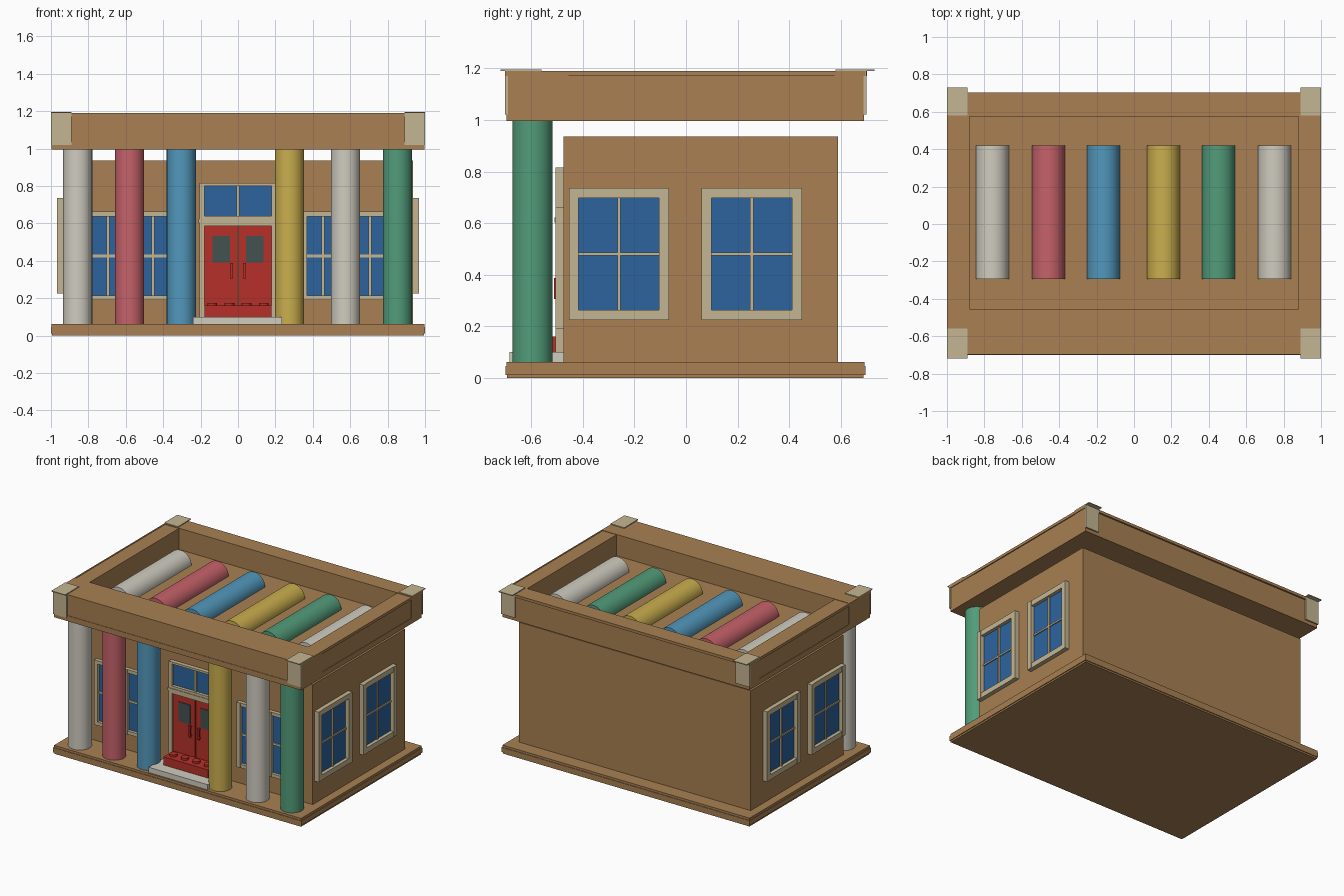
import bpy
import math

if "Cube" in bpy.data.objects:
    bpy.data.objects.remove(bpy.data.objects["Cube"], do_unlink=True)


def material(name, rgb):
    """Flat material from display values, stored as linear."""
    lin = [((c / 255 + 0.055) / 1.055) ** 2.4 for c in rgb] + [1]
    m = bpy.data.materials.new(name)
    m.use_nodes = True
    m.diffuse_color = lin
    bsdf = m.node_tree.nodes["Principled BSDF"]
    bsdf.inputs["Base Color"].default_value = lin
    bsdf.inputs["Roughness"].default_value = 0.8
    return m


ADOBE = material("adobe_brown", (168, 128, 82))
CREAM = material("cream_trim", (197, 182, 147))
WHITE = material("off_white", (208, 204, 192))
PINK = material("rose_pink", (198, 98, 106))
BLUE = material("sky_blue", (82, 152, 188))
YELLOW = material("mustard_yellow", (202, 174, 78))
GREEN = material("sage_green", (82, 156, 122))
RED = material("door_red", (182, 48, 40))
GLASS = material("window_blue", (44, 100, 158))
DARK = material("dark_glass", (66, 82, 80))


def box(name, mat, x, y, z):
    """Box from (min, max) ranges on each axis."""
    bpy.ops.mesh.primitive_cube_add(size=1)
    o = bpy.context.object
    o.name = name
    for v in o.data.vertices:
        v.co = [r[0] if c < 0 else r[1] for c, r in zip(v.co, (x, y, z))]
    o.data.materials.append(mat)
    return o


def cylinder(name, mat, radius, depth, loc, rot=(0, 0, 0), sides=48):
    bpy.ops.mesh.primitive_cylinder_add(vertices=sides, radius=radius, depth=depth,
                                        location=loc, rotation=rot)
    o = bpy.context.object
    o.name = name
    o.data.materials.append(mat)
    bpy.ops.object.shade_smooth_by_angle(angle=math.radians(40))
    return o


def half_log(name, mat, x, radius, y, z):
    """Half cylinder lying along y with its flat side down."""
    n = 24
    arc = [(x + radius * math.cos(math.pi * i / n), z + radius * math.sin(math.pi * i / n))
           for i in range(n + 1)]
    verts = [(px, py, pz) for py in y for px, pz in arc]
    k = n + 1
    faces = [(i, i + 1, k + i + 1, k + i) for i in range(n)]
    faces += [(n, 0, k, k + n), tuple(reversed(range(k))), tuple(range(k, 2 * k))]
    me = bpy.data.meshes.new(name)
    me.from_pydata(verts, [], [tuple(reversed(f)) for f in faces])
    o = bpy.data.objects.new(name, me)
    bpy.context.collection.objects.link(o)
    me.materials.append(mat)
    bpy.ops.object.select_all(action='DESELECT')
    o.select_set(True)
    bpy.context.view_layer.objects.active = o
    bpy.ops.object.mode_set(mode='EDIT')
    bpy.ops.mesh.select_all(action='SELECT')
    bpy.ops.mesh.normals_make_consistent(inside=False)
    bpy.ops.object.mode_set(mode='OBJECT')
    bpy.ops.object.shade_smooth_by_angle(angle=math.radians(40))


def window(name, place, c, half, z, side, top, bar, depth):
    """Framed four-pane window; place(name, mat, along, out, z) puts a box on a wall."""
    a, b = c - half, c + half
    mid = (z[0] + z[1]) / 2
    place(name + "_glass", GLASS, (a, b), (-0.005, 0.006), z)
    place(name + "_mullion", CREAM, (c - bar, c + bar), (0, 0.016), z)
    place(name + "_crossbar", CREAM, (a, b), (0, 0.014), (mid - bar, mid + bar))
    for tag, s in (("a", (a - side, a)), ("b", (b, b + side))):
        place(name + "_jamb_" + tag, CREAM, s, (-0.005, depth), (z[0] - top, z[1] + top))
    for tag, s in (("sill", (z[0] - top, z[0])), ("head", (z[1], z[1] + top))):
        place(name + "_" + tag, CREAM, (a, b), (-0.005, depth - 0.003), s)


WALL_X, FRONT = 0.935, -0.475


def on_front(name, mat, along, out, z):
    return box(name, mat, along, (FRONT - out[1], FRONT - out[0]), z)


def on_side(sign):
    def place(name, mat, along, out, z):
        xs = sorted(sign * (WALL_X + d) for d in out)
        return box(name, mat, xs, along, z)
    return place


# Base slab with a protruding middle band
for name, inset, z in (("base_bottom", 0.006, (0, 0.012)), ("base_band", 0, (0.012, 0.046)),
                       ("base_top", 0.004, (0.046, 0.062))):
    box(name, ADOBE, (-1 + inset, 1 - inset), (-0.7 + inset, 0.695 - inset), z)

# Walls
box("walls", ADOBE, (-WALL_X, WALL_X), (FRONT, 0.59), (0.06, 0.935))

# Roof slab and parapet
box("roof_slab", ADOBE, (-0.996, 0.996), (-0.695, 0.69), (0.995, 1.035))
box("parapet_front", ADOBE, (-0.996, 0.996), (-0.692, -0.455), (1.035, 1.19))
box("parapet_back", ADOBE, (-0.996, 0.996), (0.575, 0.69), (1.035, 1.19))
for side, s in (("left", 1), ("right", -1)):
    box("parapet_" + side, ADOBE, sorted((s * 0.88, s * 0.993)), (-0.455, 0.575), (1.035, 1.187))
    box("roof_trim_" + side, ADOBE, sorted((s * 0.99, s)), (-0.7, 0.695), (1.17, 1.19))
    # Corner plates: one on top and one on the outer face
    for end, y_top, y_face in (("front", (-0.72, -0.56), (-0.702, -0.69)),
                               ("back", (0.58, 0.73), (0.688, 0.7))):
        xs = sorted((s * 0.89, s))
        box(f"corner_cap_{end}_{side}", CREAM, xs, y_top, (1.19, 1.196))
        box(f"corner_plate_{end}_{side}", CREAM, xs, y_face, (1.02, 1.19))
box("roof_trim_front", ADOBE, (-0.89, 0.89), (-0.698, -0.69), (1.17, 1.19))
box("roof_trim_back", ADOBE, (-0.89, 0.89), (0.685, 0.702), (1.17, 1.19))

# Porch columns
for i, (x, mat) in enumerate(zip((-0.857, -0.58, -0.303, 0.275, 0.575, 0.853),
                                 (WHITE, PINK, BLUE, YELLOW, WHITE, GREEN))):
    cylinder(f"column_{i + 1}", mat, 0.078, 0.94, (x, -0.595, 0.53))

# Half logs on the roof
for i, (x, mat) in enumerate(zip((-0.757, -0.457, -0.163, 0.158, 0.452, 0.752),
                                 (WHITE, PINK, BLUE, YELLOW, GREEN, WHITE))):
    half_log(f"roof_log_{i + 1}", mat, x, 0.088, (-0.293, 0.42), 1.034)

# Windows
for i, x in enumerate((-0.695, -0.455, 0.455, 0.705)):
    window(f"front_window_{i + 1}", on_front, x, 0.085, (0.215, 0.637), 0.028, 0.025, 0.008, 0.03)
for side, s in (("left", 1), ("right", -1)):
    for end, y in (("front", -0.26), ("back", 0.255)):
        window(f"{side}_window_{end}", on_side(s), y, 0.156, (0.263, 0.698),
               0.038, 0.038, 0.006, 0.034)

# Doorway surround and transom
for tag, x in (("left", (0.18, 0.205)), ("right", (-0.205, -0.18))):
    on_front("door_jamb_" + tag, CREAM, x, (-0.005, 0.03), (0.1, 0.815))
on_front("door_lintel", CREAM, (-0.18, 0.18), (-0.005, 0.03), (0.585, 0.64))
on_front("door_ledge", CREAM, (-0.212, 0.212), (0, 0.034), (0.602, 0.622))
on_front("transom_head", CREAM, (-0.18, 0.18), (-0.005, 0.03), (0.8, 0.815))
on_front("transom_glass", GLASS, (-0.18, 0.18), (-0.005, 0.008), (0.64, 0.8))
on_front("transom_bar", CREAM, (-0.008, 0.008), (0, 0.018), (0.64, 0.8))

# Double door
for tag, s in (("left", 1), ("right", -1)):
    def span(a, b):
        return sorted((s * a, s * b))
    on_front("door_" + tag, RED, span(0.003, 0.18), (-0.005, 0.014), (0.1, 0.585))
    on_front("door_pane_" + tag, DARK, span(0.042, 0.135), (0.01, 0.018), (0.39, 0.532))
    on_front("door_handle_" + tag, RED, span(0.028, 0.044), (0.026, 0.036), (0.305, 0.388))
    for z in (0.31, 0.375):
        on_front("handle_mount_" + tag, RED, span(0.03, 0.042), (0.01, 0.028), (z, z + 0.01))

# Doorstep and studded block
box("doorstep", WHITE, (-0.24, 0.235), (-0.685, FRONT), (0.06, 0.1))
box("door_block", RED, (-0.18, 0.18), (-0.6, -0.485), (0.1, 0.16))
for i in range(4):
    cylinder(f"block_stud_{i + 1}", RED, 0.026, 0.016, (-0.138 + 0.092 * i, -0.545, 0.167), sides=24)
